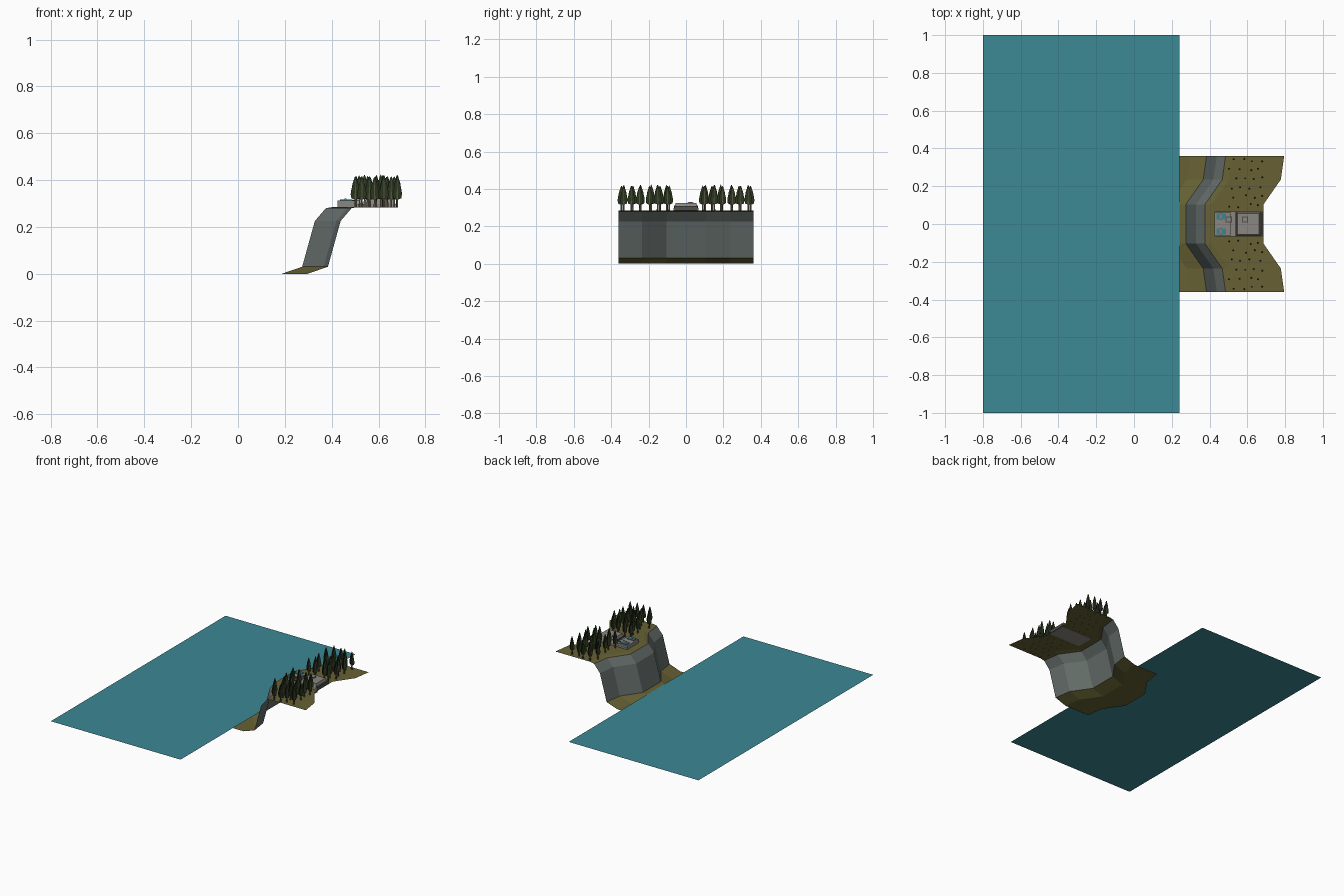
import bpy, bmesh, math, random
from mathutils import Vector

if "Cube" in bpy.data.objects:
    bpy.data.objects.remove(bpy.data.objects["Cube"])

random.seed(4)


def material(name, rgb):
    m = bpy.data.materials.new(name)
    m.diffuse_color = (*rgb, 1)
    m.use_nodes = True
    m.node_tree.nodes["Principled BSDF"].inputs["Base Color"].default_value = m.diffuse_color
    return m


SEA = material("sea teal", (0.045, 0.25, 0.30))
GRASS = material("olive grass", (0.135, 0.12, 0.034))
ROCK = material("cliff grey", (0.125, 0.15, 0.14))
LEAF = material("pine green", (0.022, 0.036, 0.012))
BARK = material("bark grey", (0.10, 0.08, 0.06))
STONE = material("pale stone", (0.26, 0.245, 0.22))
DARK = material("dark stone", (0.08, 0.08, 0.075))
POOL = material("pool teal", (0.04, 0.23, 0.29))


def build(name, verts, faces, *mats):
    me = bpy.data.meshes.new(name)
    me.from_pydata(verts, [], faces)
    for m in mats:
        me.materials.append(m)
    ob = bpy.data.objects.new(name, me)
    bpy.context.collection.objects.link(ob)
    return ob


def block(name, x0, x1, y0, y1, z0, z1, mat, inset=0.0):
    """Box, optionally tapering towards the top."""
    v = []
    for z, i in ((z0, 0), (z1, inset)):
        v += [(x0 + i, y0 + i, z), (x1 - i, y0 + i, z),
              (x1 - i, y1 - i, z), (x0 + i, y1 - i, z)]
    f = [(3, 2, 1, 0), (4, 5, 6, 7)]
    f += [(k, (k + 1) % 4, (k + 1) % 4 + 4, k + 4) for k in range(4)]
    return build(name, v, f, mat)


# sea sheet
build("sea", [(-0.8, -1, 0.024), (0.24, -1, 0.024), (0.24, 1, 0.024), (-0.8, 1, 0.024)],
      [(0, 1, 2, 3)], SEA)

# headland: one cliff profile swept along y, pushed back towards both ends
profile = [(-0.01, 0), (0.187, 0), (0.274, 0.03), (0.328, 0.225),
           (0.375, 0.28), (0.41, 0.286), (0.685, 0.286)]
stations = [(-0.36, 0.11), (-0.235, 0.092), (-0.103, 0), (0.103, 0), (0.235, 0.092), (0.36, 0.11)]
verts = [(x + push, y, z) for y, push in stations for x, z in profile]
n = len(profile)
faces = [(r * n + c, r * n + c + 1, (r + 1) * n + c + 1, (r + 1) * n + c)
         for r in range(len(stations) - 1) for c in range(n - 1)]
land = build("headland", verts, faces, GRASS, ROCK)
for p in land.data.polygons:
    p.material_index = 1 if p.normal.z < 0.85 else 0   # steep faces are rock

# villa: terrace, house with tapered roof
block("terrace", 0.425, 0.68, -0.066, 0.066, 0.284, 0.298, STONE)
block("front_deck", 0.425, 0.51, -0.064, 0.064, 0.298, 0.312, STONE)
block("house_roof", 0.54, 0.672, -0.064, 0.064, 0.298, 0.325, STONE, 0.009)
block("roof_gap", 0.538, 0.542, -0.064, 0.064, 0.298, 0.306, DARK)
block("back_wall", 0.674, 0.682, -0.062, 0.062, 0.285, 0.310, DARK)

# pools on the deck and skylight frames
for s, side in ((1, "left"), (-1, "right")):
    a, b = sorted((s * 0.024, s * 0.056))
    block("pool_" + side, 0.436, 0.488, a, b, 0.312, 0.318, POOL)
    block("pool_step_" + side, 0.455, 0.463, a, b, 0.318, 0.321, STONE)
for cx, z in ((0.50, 0.312), (0.588, 0.325)):
    block("skylight_frame", cx - 0.016, cx + 0.016, 0.008, 0.040, z, z + 0.002, DARK)
    block("skylight_pane", cx - 0.011, cx + 0.011, 0.013, 0.035, z + 0.001, z + 0.004, STONE)

# pines: thin trunks with crossed flat leaf cards
half = [(0.006, 0.033), (0.017, 0.038), (0.020, 0.056), (0.018, 0.072),
        (0.015, 0.085), (0.013, 0.100), (0.008, 0.115), (0.004, 0.130)]
outline = half + [(0, 0.137)] + [(-w, h) for w, h in reversed(half)]


def pine(x, y, scale):
    block("pine_trunk", x - 0.004, x + 0.004, y - 0.004, y + 0.004, 0.284, 0.40, BARK, 0.003)
    v, f = [], []
    for k in range(2):
        start = len(v)
        for w, h in outline:
            v.append((x + w * (k == 0), y + w * (k == 1), 0.286 + h * scale))
        f.append(tuple(range(start, len(v))))
    build("pine_leaves", v, f, LEAF)


# mirrored groves on both sides of the villa
for row in range(6):
    for col in range(4):
        x = 0.51 + col * 0.05 + (row % 2) * 0.022 + random.uniform(-0.01, 0.01)
        y = 0.10 + row * 0.048 + random.uniform(-0.012, 0.008)
        s = random.uniform(0.93, 1.01)
        for side in (1, -1):
            pine(min(x, 0.68), y * side, s)
